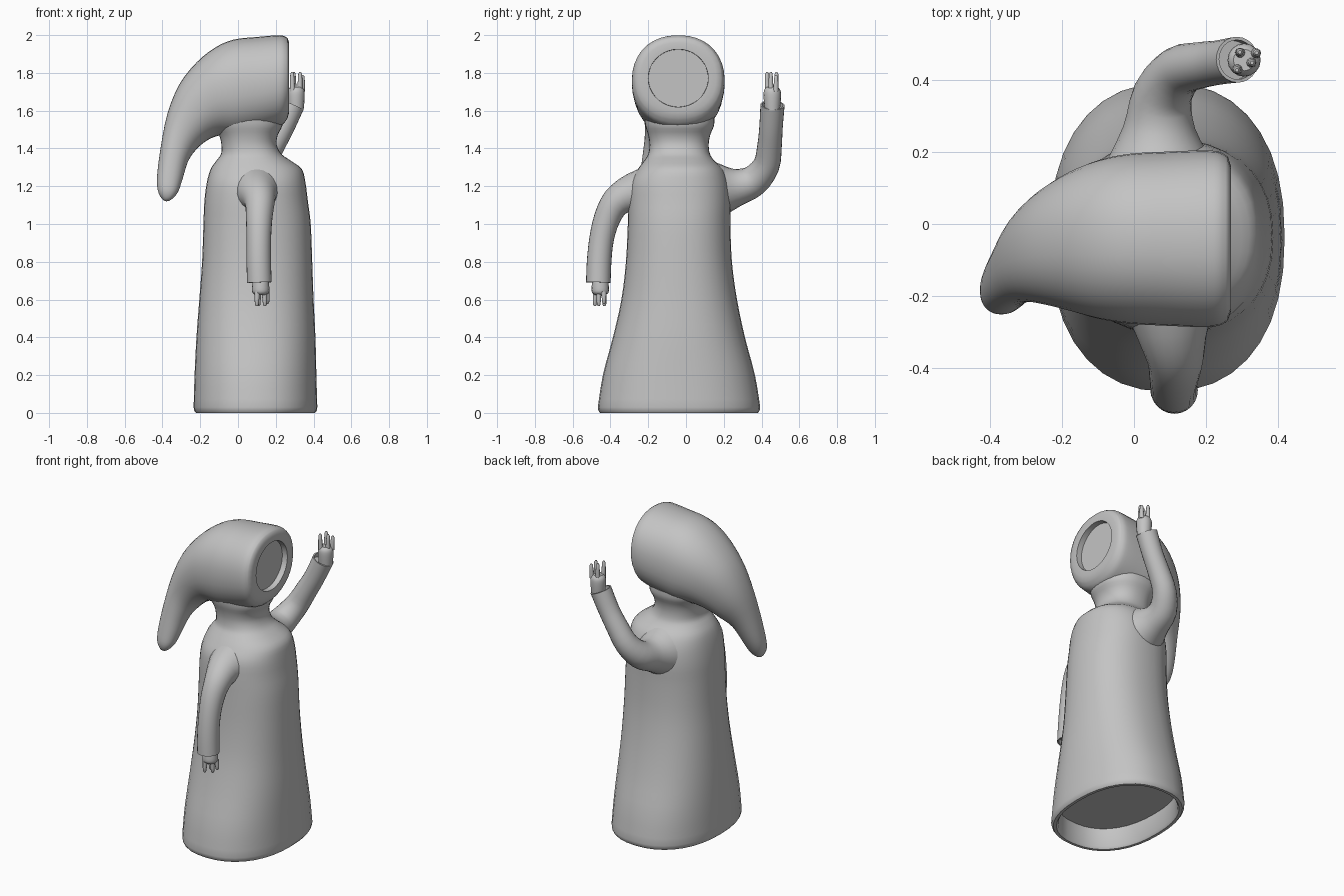
import bpy, bmesh, math
from mathutils import Vector

grey = bpy.data.materials.new("plain_grey")
grey.diffuse_color = (0.55, 0.55, 0.55, 1)


def densify(rows, steps=3):
    """Catmull-Rom interpolation of rows of numbers."""
    out = []
    n = len(rows)
    for i in range(n - 1):
        p0, p1, p2, p3 = rows[max(i - 1, 0)], rows[i], rows[i + 1], rows[min(i + 2, n - 1)]
        for s in range(steps):
            t = s / steps
            out.append([0.5 * (2 * b + (c - a) * t + (2 * a - 5 * b + 4 * c - d) * t * t
                               + (3 * b - a - 3 * c + d) * t ** 3)
                        for a, b, c, d in zip(p0, p1, p2, p3)])
    return out + [list(rows[-1])]


def ring(c, u, v, n=32, power=2.0):
    """Superellipse ring around c with half axes u and v."""
    pts = []
    for i in range(n):
        a = 2 * math.pi * i / n
        f = [math.copysign(abs(k) ** (2 / power), k) for k in (math.cos(a), math.sin(a))]
        pts.append(Vector(c) + Vector(u) * f[0] + Vector(v) * f[1])
    return pts


def loft(name, rings, angle=40):
    bm = bmesh.new()
    vs = [[bm.verts.new(p) for p in r] for r in rings]
    n = len(rings[0])
    for a, b in zip(vs, vs[1:]):
        for i in range(n):
            j = (i + 1) % n
            bm.faces.new((a[i], a[j], b[j], b[i]))
    bm.faces.new(vs[0][::-1])
    bm.faces.new(vs[-1])
    bmesh.ops.recalc_face_normals(bm, faces=bm.faces)
    for f in bm.faces:
        f.smooth = True
    me = bpy.data.meshes.new(name)
    bm.to_mesh(me)
    bm.free()
    me.set_sharp_from_angle(angle=math.radians(angle))
    me.materials.append(grey)
    ob = bpy.data.objects.new(name, me)
    bpy.context.collection.objects.link(ob)
    return ob


def tube_rings(rows, n=24):
    """Rings along a path of (x, y, z, radius)."""
    rings = []
    for i, r in enumerate(rows):
        a, b = rows[max(i - 1, 0)], rows[min(i + 1, len(rows) - 1)]
        t = (Vector(b[:3]) - Vector(a[:3])).normalized()
        v = t.cross(Vector((1, 0, 0))).normalized()
        u = v.cross(t)
        rings.append(ring(r[:3], u * r[3], v * r[3], n))
    return rings


# Robe: z, x min, x max, y min, y max
robe = [(0.03, -0.235, 0.42, -0.467, 0.393), (0.2, -0.23, 0.415, -0.44, 0.365),
        (0.4, -0.22, 0.41, -0.387, 0.312), (0.6, -0.205, 0.40, -0.342, 0.27),
        (0.8, -0.19, 0.393, -0.318, 0.243), (1.0, -0.183, 0.385, -0.308, 0.235),
        (1.12, -0.178, 0.37, -0.305, 0.236), (1.22, -0.165, 0.357, -0.295, 0.225),
        (1.29, -0.145, 0.338, -0.255, 0.195), (1.335, -0.115, 0.28, -0.222, 0.15),
        (1.37, -0.09, 0.23, -0.2, 0.127), (1.42, -0.088, 0.205, -0.193, 0.12),
        (1.47, -0.10, 0.21, -0.2, 0.128), (1.52, -0.13, 0.235, -0.215, 0.148),
        (1.56, -0.14, 0.235, -0.22, 0.15)]


def robe_ring(r, inset=0.0, z=None):
    return ring(((r[1] + r[2]) / 2, (r[3] + r[4]) / 2, r[0] if z is None else z),
                ((r[2] - r[1]) / 2 - inset, 0, 0), (0, (r[4] - r[3]) / 2 - inset, 0), 36, 2.3)


hem = robe[0]
loft("robe", [robe_ring(hem, 0.045, 0.13), robe_ring(hem, 0.04, 0.015), robe_ring(hem, 0.03, 0.0),
              robe_ring(hem, 0.012, 0.0), robe_ring(hem, 0.003, 0.012)]
     + [robe_ring(r) for r in densify(robe)])

# Hood: top x, top z, bottom x, bottom z, centre y, half width
hood = [(0.262, 1.985, 0.262, 1.56, -0.041, 0.228), (0.235, 1.998, 0.235, 1.525, -0.041, 0.243),
        (0.19, 1.998, 0.18, 1.505, -0.041, 0.246), (0.1, 1.99, 0.1, 1.485, -0.041, 0.243),
        (-0.02, 1.977, 0.0, 1.465, -0.041, 0.237), (-0.12, 1.935, -0.07, 1.47, -0.043, 0.222),
        (-0.22, 1.855, -0.12, 1.463, -0.048, 0.196), (-0.31, 1.74, -0.175, 1.435, -0.063, 0.162),
        (-0.372, 1.59, -0.225, 1.39, -0.09, 0.127), (-0.407, 1.42, -0.265, 1.33, -0.135, 0.093),
        (-0.428, 1.26, -0.293, 1.24, -0.175, 0.07), (-0.425, 1.18, -0.315, 1.175, -0.198, 0.054),
        (-0.402, 1.132, -0.34, 1.14, -0.208, 0.032), (-0.38, 1.12, -0.365, 1.122, -0.213, 0.008)]


def hood_ring(r):
    return ring(((r[0] + r[2]) / 2, r[4], (r[1] + r[3]) / 2),
                ((r[0] - r[2]) / 2, 0, (r[1] - r[3]) / 2), (0, r[5], 0), 36, 2.2)


def face_ring(x, rz, ry):
    return ring((x, -0.041, 1.772), (0, 0, rz), (0, ry, 0), 36)


# Recessed face disc, rim, then the drooping hood
loft("hood", [face_ring(0.235, 0.152, 0.158), face_ring(0.27, 0.153, 0.159),
              hood_ring((0.271, 1.96, 0.271, 1.59, -0.041, 0.20))]
     + [hood_ring(r) for r in densify(hood)], 50)


def sleeve(name, path):
    rows = densify(path)
    rings = tube_rings(rows)
    end = Vector(path[-1][:3])
    back = (Vector(rows[-3][:3]) - end).normalized() * 0.03
    rings.append([end + (p - end) * 0.86 for p in rings[-1]])
    rings.append([p + back for p in rings[-1]])
    loft(name, rings)


sleeve("lowered_sleeve", [(0.10, -0.20, 1.165, 0.15), (0.105, -0.29, 1.16, 0.105),
                          (0.115, -0.37, 1.115, 0.08), (0.112, -0.418, 1.03, 0.07),
                          (0.11, -0.447, 0.92, 0.065), (0.11, -0.46, 0.80, 0.065),
                          (0.113, -0.464, 0.69, 0.065)])
sleeve("raised_sleeve", [(0.07, 0.17, 1.18, 0.15), (0.07, 0.27, 1.195, 0.10),
                         (0.08, 0.36, 1.23, 0.083), (0.125, 0.425, 1.31, 0.071),
                         (0.18, 0.442, 1.41, 0.065), (0.235, 0.45, 1.51, 0.062),
                         (0.288, 0.458, 1.63, 0.064)])


# Hands: palm and four stubby fingers
def hand(name, x, y, z, up, palm, finger):
    loft(name + "_palm", tube_rings(densify([
        (x, y, z - up * 0.03, 0.04), (x, y, z + up * palm * 0.4, 0.046),
        (x, y, z + up * palm * 0.8, 0.044), (x, y, z + up * palm, 0.03)]), 16))
    for k, (dx, dy) in enumerate([(-0.02, -0.028), (0.022, -0.008), (-0.012, 0.022), (0.035, 0.02)]):
        base = z + up * palm * 0.75
        tip = finger * (0.8 if k == 3 else 1.0) + palm * 0.25
        loft(f"{name}_finger_{k + 1}", tube_rings([
            (x + dx * 0.9, y + dy * 0.9, base, 0.015),
            (x + dx, y + dy, base + up * tip * 0.6, 0.012),
            (x + dx, y + dy, base + up * tip * 0.9, 0.010),
            (x + dx, y + dy, base + up * tip, 0.005)], 10))


hand("lowered_hand", 0.12, -0.454, 0.69, -1, 0.065, 0.06)
hand("raised_hand", 0.307, 0.457, 1.63, 1, 0.095, 0.08)
